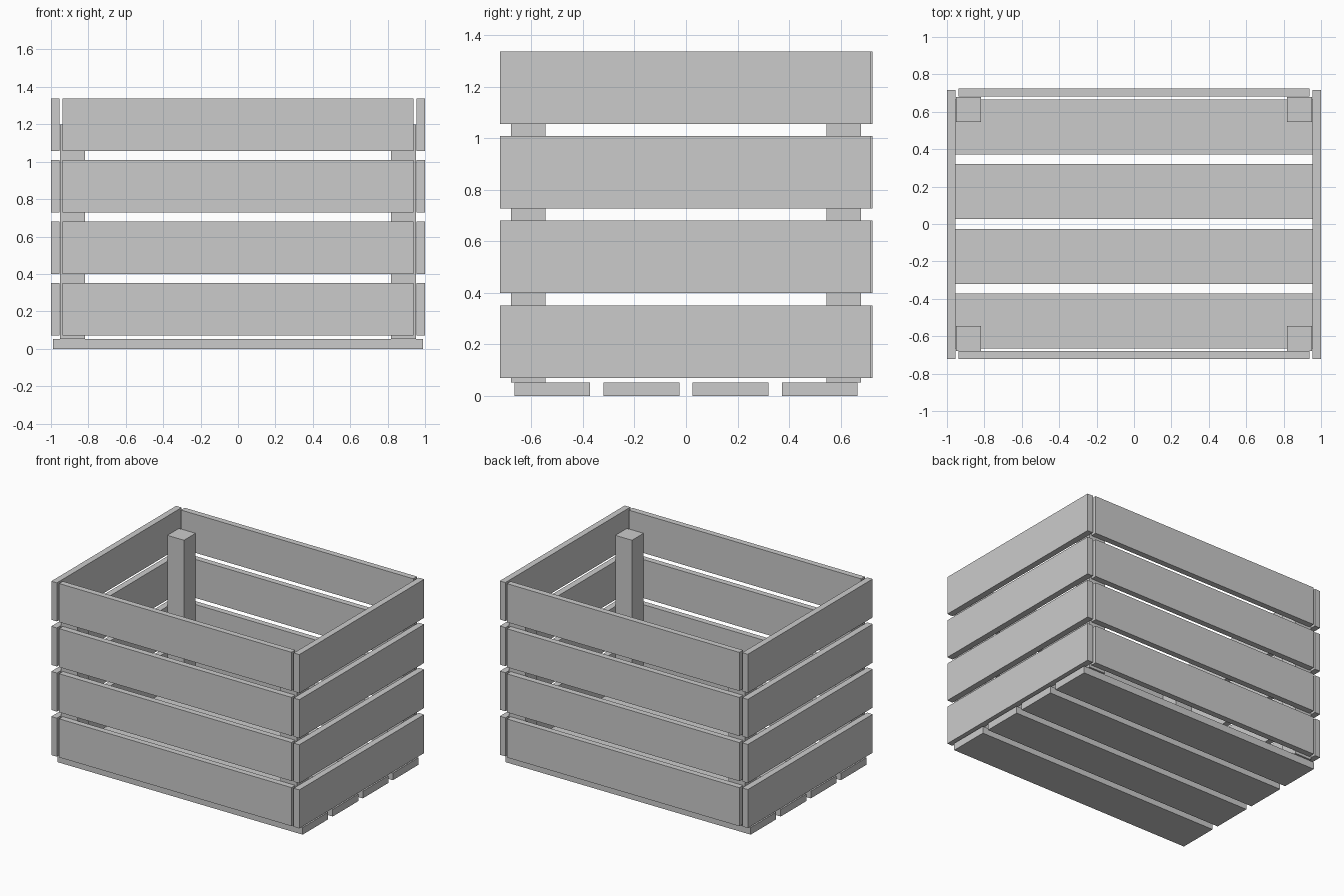
import bpy

if "Cube" in bpy.data.objects:
    bpy.data.objects.remove(bpy.data.objects["Cube"])


def box(name, x, y, z):
    """Axis-aligned board given by its (min, max) range on each axis."""
    bpy.ops.mesh.primitive_cube_add(
        size=1, location=[(a + b) / 2 for a, b in (x, y, z)])
    ob = bpy.context.object
    ob.name = name
    ob.scale = [b - a for a, b in (x, y, z)]
    bpy.ops.object.transform_apply(location=False, rotation=False, scale=True)
    return ob


# Floor boards
for i in range(4):
    y = -0.666 + i * 0.346
    box(f"floor_board_{i + 1}", (-0.988, 0.988), (y, y + 0.294), (0, 0.052))

# Wall slats, four levels on each side
for i in range(4):
    z0 = 0.07 + i * 0.3287
    z = (z0, z0 + 0.281)
    box(f"front_slat_{i + 1}", (-0.937, 0.937), (-0.722, -0.679), z)
    box(f"back_slat_{i + 1}", (-0.937, 0.937), (0.681, 0.724), z)
    box(f"left_slat_{i + 1}", (-1, -0.955), (-0.722, 0.716), z)
    box(f"right_slat_{i + 1}", (0.955, 1), (-0.722, 0.716), z)

# Corner posts
for sx, side in ((-1, "left"), (1, "right")):
    for sy, end in ((-1, "front"), (1, "back")):
        box(f"{end}_{side}_post",
            sorted((sx * 0.818, sx * 0.952)),
            sorted((sy * 0.546, sy * 0.679)),
            (0.052, 1.2))
